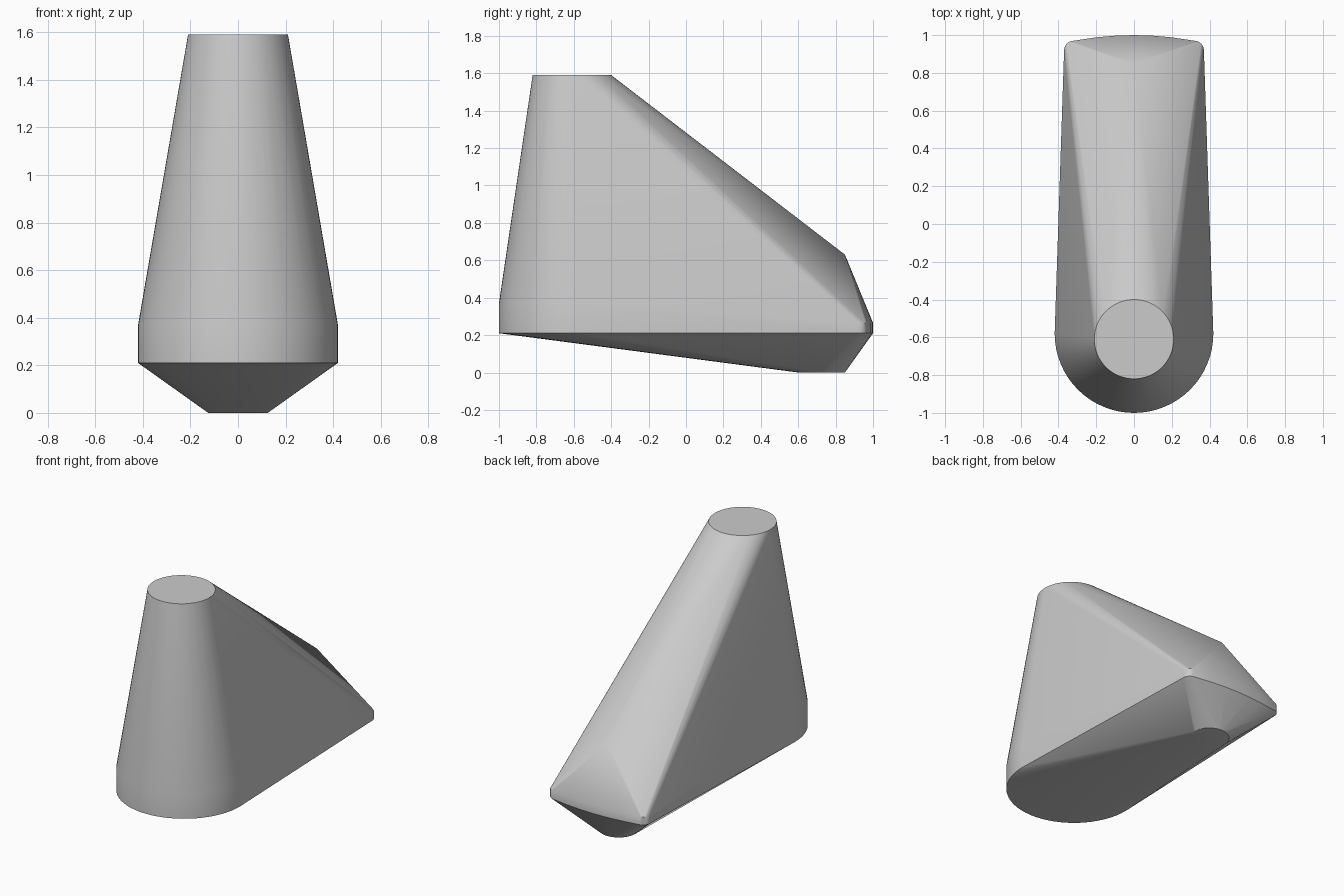
import bpy, bmesh
from math import cos, sin, pi, radians

cube = bpy.data.objects.get("Cube")
if cube:
    bpy.data.objects.remove(cube, do_unlink=True)


def ring(cy, r, z, n=64, cx=0):
    """Points of a horizontal circle."""
    return [(cx + r * cos(2 * pi * i / n), cy + r * sin(2 * pi * i / n), z) for i in range(n)]


def rear_edge(z):
    """Bowed rear edge between two rounded corners."""
    points = [(x / 10, 1 - 0.3 * (x / 10) ** 2, z) for x in range(-3, 4)]
    for side in (-1, 1):
        points += ring(0.92, 0.05, z, 24, side * 0.32)
    return points


# Outline of the body: narrow top, wide front collar, rear corners, ridge end, foot
points = ring(-0.61, 0.21, 1.59)
for z in (0.21, 0.37):
    points += ring(-0.58, 0.42, z)
for z in (0.21, 0.265):
    points += rear_edge(z)
points.append((0, 0.85, 0.63))
points += ring(0.725, 0.125, 0, 48)

# Body skinned tightly over the outline
bm = bmesh.new()
for p in points:
    bm.verts.new(p)
hull = bmesh.ops.convex_hull(bm, input=bm.verts[:])
inner = {g for g in hull["geom_interior"] + hull["geom_unused"] if isinstance(g, bmesh.types.BMVert)}
bmesh.ops.delete(bm, geom=list(inner), context="VERTS")
bmesh.ops.dissolve_limit(bm, angle_limit=radians(0.2), verts=bm.verts[:], edges=bm.edges[:])
bmesh.ops.recalc_face_normals(bm, faces=bm.faces[:])
mesh = bpy.data.meshes.new("tapered_body")
bm.to_mesh(mesh)
bm.free()
body = bpy.data.objects.new("tapered_body", mesh)
bpy.context.collection.objects.link(body)

# Plain grey finish
grey = bpy.data.materials.new("plain_grey")
grey.use_nodes = True
grey.diffuse_color = (0.6, 0.6, 0.6, 1)
grey.node_tree.nodes["Principled BSDF"].inputs["Base Color"].default_value = (0.6, 0.6, 0.6, 1)
mesh.materials.append(grey)

bpy.ops.object.select_all(action="DESELECT")
body.select_set(True)
bpy.context.view_layer.objects.active = body
bpy.ops.object.shade_smooth_by_angle(angle=radians(30))
